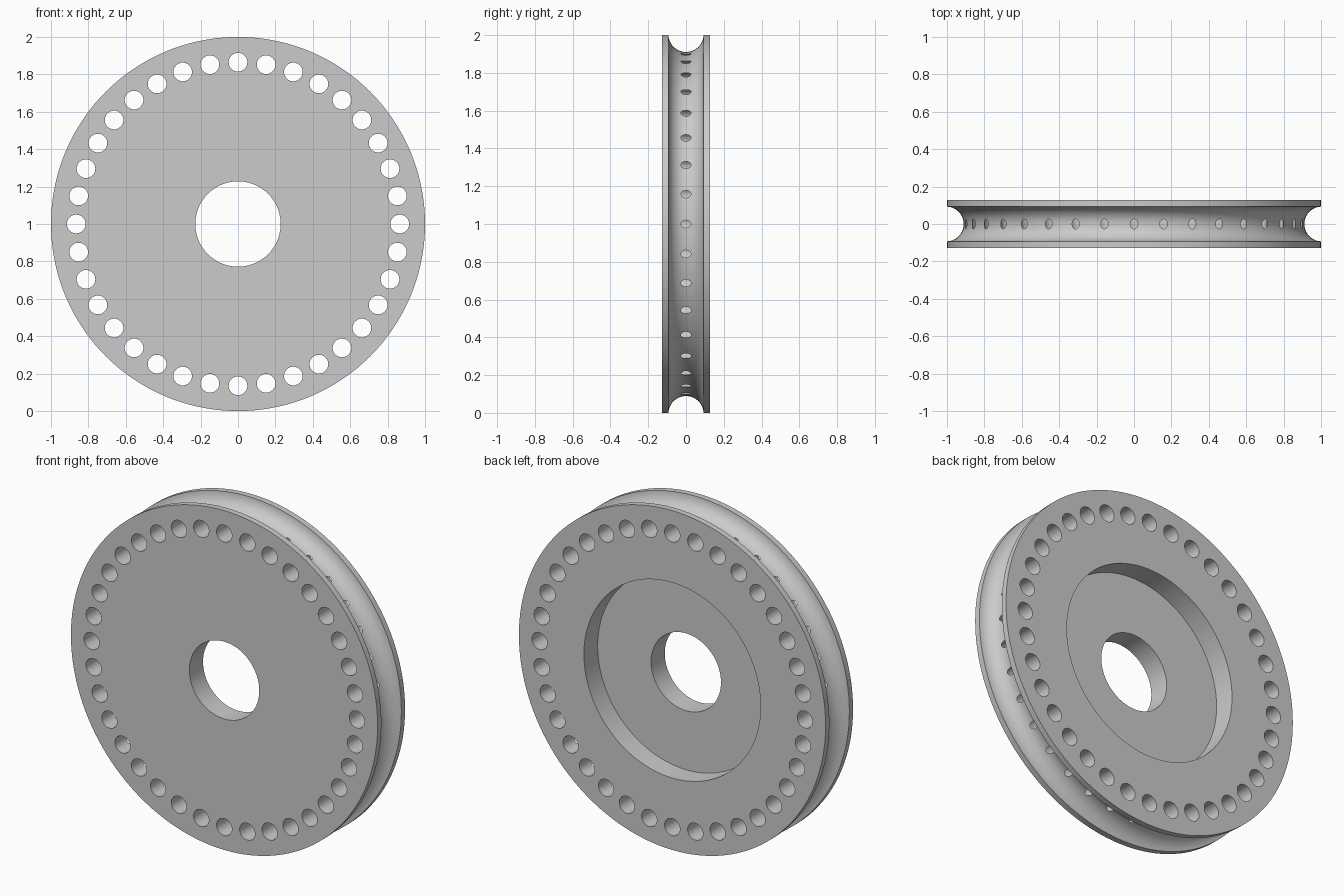
import bpy, bmesh, math
from mathutils import Matrix, Vector

default = bpy.data.objects.get("Cube")
if default:
    bpy.data.objects.remove(default, do_unlink=True)

HALF = 0.128          # half thickness of the wheel
BORE, RECESS = 0.228, 0.576
GROOVE, GROOVE_C = 0.093, 1.004
HOLES, HOLE_R, HOLE_RING = 36, 0.05, 0.865
SEGMENTS = 144


def make_object(name, bm):
    mesh = bpy.data.meshes.new(name)
    bm.to_mesh(mesh)
    bm.free()
    obj = bpy.data.objects.new(name, mesh)
    bpy.context.collection.objects.link(obj)
    return obj


# Cross-section as (radius, y): bore, front face, rim groove, back face, recess
limit = math.acos((GROOVE_C - 1) / GROOVE)
STEPS = 24
groove = []
for i in range(STEPS + 1):
    a = -limit + 2 * limit * i / STEPS
    groove.append((GROOVE_C - GROOVE * math.cos(a), GROOVE * math.sin(a)))
profile = ([(BORE, 0), (BORE, -HALF), (1, -HALF)] + groove
           + [(1, HALF), (RECESS, HALF), (RECESS, 0)])

# Wheel body, turned around the y axis
bm = bmesh.new()
rings = []
for s in range(SEGMENTS):
    t = 2 * math.pi * s / SEGMENTS
    rings.append([bm.verts.new((r * math.sin(t), y, 1 + r * math.cos(t)))
                  for r, y in profile])
n = len(profile)
for s in range(SEGMENTS):
    a, b = rings[s], rings[(s + 1) % SEGMENTS]
    for i in range(n):
        j = (i + 1) % n
        bm.faces.new((a[i], a[j], b[j], b[i]))
bmesh.ops.recalc_face_normals(bm, faces=bm.faces)
wheel = make_object("grooved_wheel", bm)

# Ring of drilled holes that just break into the groove
bm = bmesh.new()
for k in range(HOLES):
    t = 2 * math.pi * k / HOLES
    centre = Vector((HOLE_RING * math.sin(t), 0, 1 + HOLE_RING * math.cos(t)))
    bmesh.ops.create_cone(
        bm, cap_ends=True, segments=32, radius1=HOLE_R, radius2=HOLE_R,
        depth=4 * HALF,
        matrix=Matrix.Translation(centre) @ Matrix.Rotation(t, 4, 'Y')
        @ Matrix.Rotation(math.pi / 2, 4, 'X'))
cutter = make_object("hole_cutter", bm)
cutter.hide_render = True

drill = wheel.modifiers.new("holes", 'BOOLEAN')
drill.operation = 'DIFFERENCE'
drill.solver = 'EXACT'
drill.object = cutter
bpy.ops.object.select_all(action='DESELECT')
bpy.context.view_layer.objects.active = wheel
wheel.select_set(True)
bpy.ops.object.modifier_apply(modifier=drill.name)
bpy.data.objects.remove(cutter, do_unlink=True)

# Plain grey metal
grey = bpy.data.materials.new("grey")
grey.use_nodes = True
colour = (0.6, 0.6, 0.6, 1)
grey.diffuse_color = colour
grey.node_tree.nodes["Principled BSDF"].inputs["Base Color"].default_value = colour
wheel.data.materials.clear()
wheel.data.materials.append(grey)

bpy.ops.object.shade_smooth_by_angle(angle=math.radians(30))
